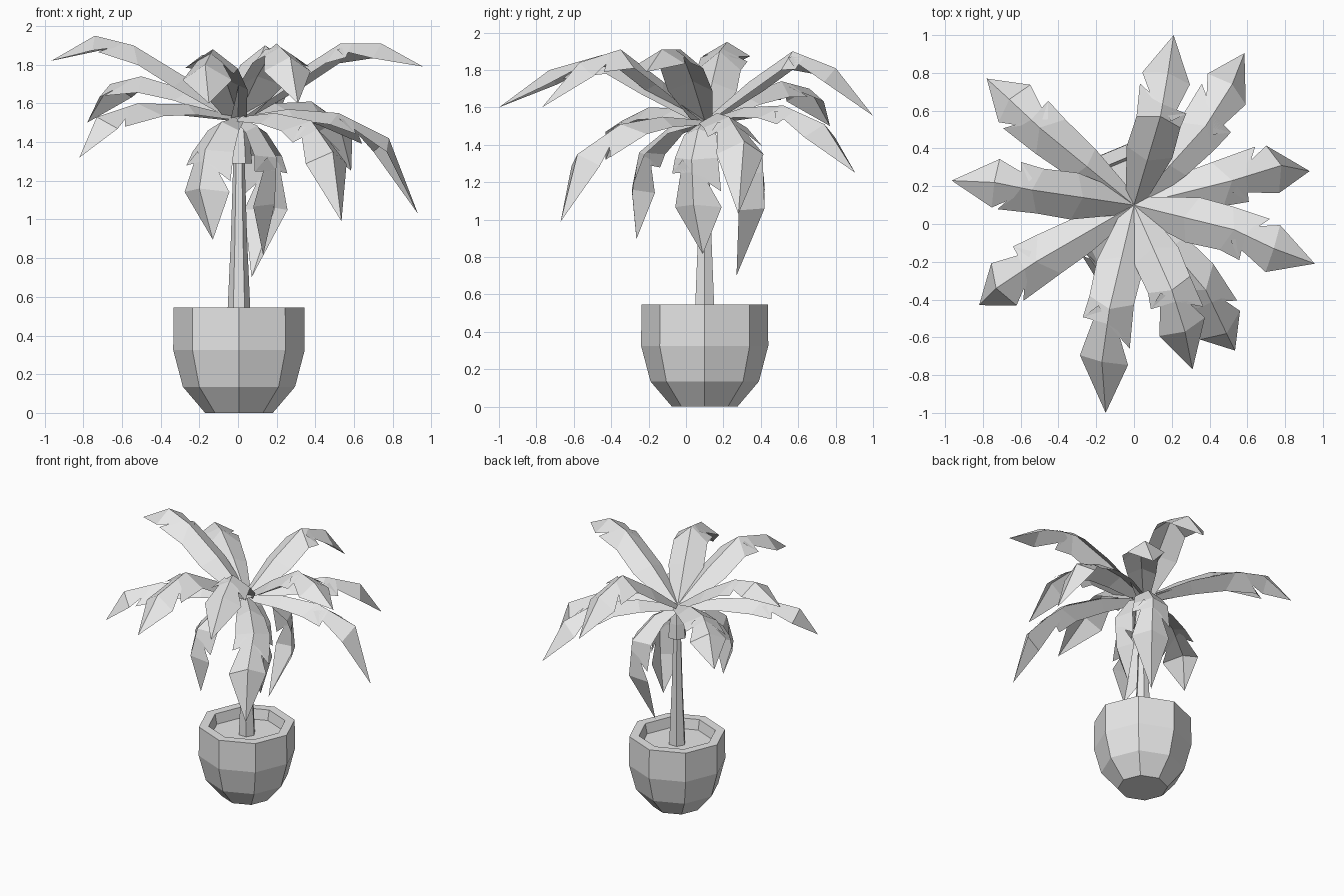
import bpy
import math
from mathutils import Vector

old = bpy.data.objects.get("Cube")
if old:
    bpy.data.objects.remove(old, do_unlink=True)

grey = bpy.data.materials.new("light_grey")
grey.use_nodes = True
colour = (0.8, 0.8, 0.8, 1)
grey.diffuse_color = colour
grey.node_tree.nodes["Principled BSDF"].inputs["Base Color"].default_value = colour

UP = Vector((0, 0, 1))
CENTRE = Vector((0.005, 0.1, 0))
CROWN = Vector((0, 0.1, 1.53))


def add_object(name, verts, faces):
    mesh = bpy.data.meshes.new(name)
    mesh.from_pydata(verts, [], faces)
    mesh.materials.append(grey)
    obj = bpy.data.objects.new(name, mesh)
    bpy.context.collection.objects.link(obj)
    return obj


def lathe(name, profile, sides):
    """Turn a (radius, height) profile around the plant's axis, closed at both ends."""
    verts, faces = [], []
    for radius, height in profile:
        for i in range(sides):
            a = math.tau * i / sides
            verts.append(CENTRE + Vector((radius * math.cos(a), radius * math.sin(a), height)))
    for row in range(len(profile) - 1):
        for i in range(sides):
            j = (i + 1) % sides
            low, high = row * sides, (row + 1) * sides
            faces.append((low + i, low + j, high + j, high + i))
    faces.append(tuple(reversed(range(sides))))
    last = (len(profile) - 1) * sides
    faces.append(tuple(range(last, last + sides)))
    return add_object(name, verts, faces)


def along(path, t):
    """Point and direction at fraction t of a path of evenly weighted points."""
    s = t * (len(path) - 1)
    i = min(int(s), len(path) - 2)
    step = path[i + 1] - path[i]
    return path[i] + step * (s - i), step.normalized()


def leaf(name, mid, shoulder, tip, arch, inner):
    """Folded blade with one notch on each edge, bent along a drooping midrib."""
    mid, shoulder, tip = Vector(mid), Vector(shoulder), Vector(tip)
    path = [CROWN, CROWN.lerp(mid, 0.5) + UP * arch, mid, shoulder, tip]
    heading = shoulder - CROWN
    heading.z = 0
    side = heading.normalized().cross(UP)

    # Blade rows: midrib position, edge position, half width; the fourth row
    # is the barb and the fifth the notch behind it
    blade = [(0, 0.02, inner * 0.45), (0.25, 0.26, inner), (0.5, 0.43, 0.12),
             (0.57, 0.63, 0.135), (0.57, 0.55, 0.06), (0.75, 0.78, 0.13)]
    verts, rows = [], []
    for number, (t_mid, t_edge, width) in enumerate(blade):
        if number != 4:
            rib = len(verts)
            verts.append(along(path, t_mid)[0])
        edges = []
        for sign in (-1, 1):
            # The left barb reaches further out than the right one
            shift = -0.05 * sign if number in (3, 4) else 0
            point, direction = along(path, t_edge + shift)
            normal = side.cross(direction).normalized()
            edges.append(len(verts))
            verts.append(point + side * sign * width - normal * width * 0.54)
        rows.append((edges[0], rib, edges[1]))
    end = len(verts)
    verts.append(tip)

    faces = []
    for (l0, m0, r0), (l1, m1, r1) in zip(rows, rows[1:]):
        if m0 == m1:
            faces += [(m0, l1, l0), (m0, r0, r1)]
        else:
            faces += [(l0, m0, m1, l1), (m0, r0, r1, m1)]
    l, m, r = rows[-1]
    faces += [(l, m, end), (m, r, end)]
    return add_object(name, verts, faces)


# Pot with a thick rim and soil inside
lathe("pot", [(0.175, 0), (0.29, 0.135), (0.34, 0.325), (0.338, 0.545),
              (0.27, 0.545), (0.255, 0.47)], 8)

# Trunk and the collar under the crown
lathe("trunk", [(0.062, 0.46), (0.042, 0.9), (0.028, 1.35)], 6)
lathe("collar", [(0.068, 1.29), (0.058, 1.4), (0.035, 1.53)], 6)

# Leaves as midrib points: middle, shoulder and tip
raised = [
    ((-0.54, 0.18, 1.9), (-0.74, 0.22, 1.95), (-0.965, 0.23, 1.82)),
    ((-0.13, -0.45, 1.88), (-0.17, -0.73, 1.8), (-0.15, -1, 1.6)),
    ((0.2, -0.35, 1.91), (0.27, -0.57, 1.84), (0.31, -0.77, 1.6)),
    ((0.53, -0.03, 1.91), (0.74, -0.13, 1.91), (0.957, -0.21, 1.79)),
    ((0.14, 0.57, 1.9), (0.18, 0.8, 1.81), (0.21, 1, 1.555)),
]
spreading = [
    ((-0.5, 0.51, 1.74), (-0.66, 0.66, 1.7), (-0.78, 0.77, 1.5)),
    ((-0.52, -0.2, 1.6), (-0.73, -0.34, 1.53), (-0.82, -0.43, 1.32)),
    ((0.38, -0.35, 1.51), (0.49, -0.58, 1.35), (0.535, -0.67, 0.99)),
    ((0.52, 0.23, 1.55), (0.78, 0.31, 1.42), (0.93, 0.28, 1.03)),
    ((0.38, 0.52, 1.61), (0.52, 0.74, 1.51), (0.585, 0.905, 1.25)),
]
hanging = [
    ((-0.17, -0.25, 1.36), (-0.2, -0.29, 1.16), (-0.13, -0.265, 0.895)),
    ((0.17, 0.41, 1.33), (0.19, 0.42, 1.06), (0.07, 0.27, 0.7)),
    ((0.2, 0.03, 1.32), (0.19, 0.04, 1.08), (0.13, 0.09, 0.815)),
]
for kind, group, arch, inner in (("raised", raised, 0.02, 0.125),
                                 ("spreading", spreading, 0.03, 0.1),
                                 ("hanging", hanging, 0.06, 0.09)):
    for number, points in enumerate(group, 1):
        leaf(f"{kind}_leaf_{number}", *points, arch, inner)
